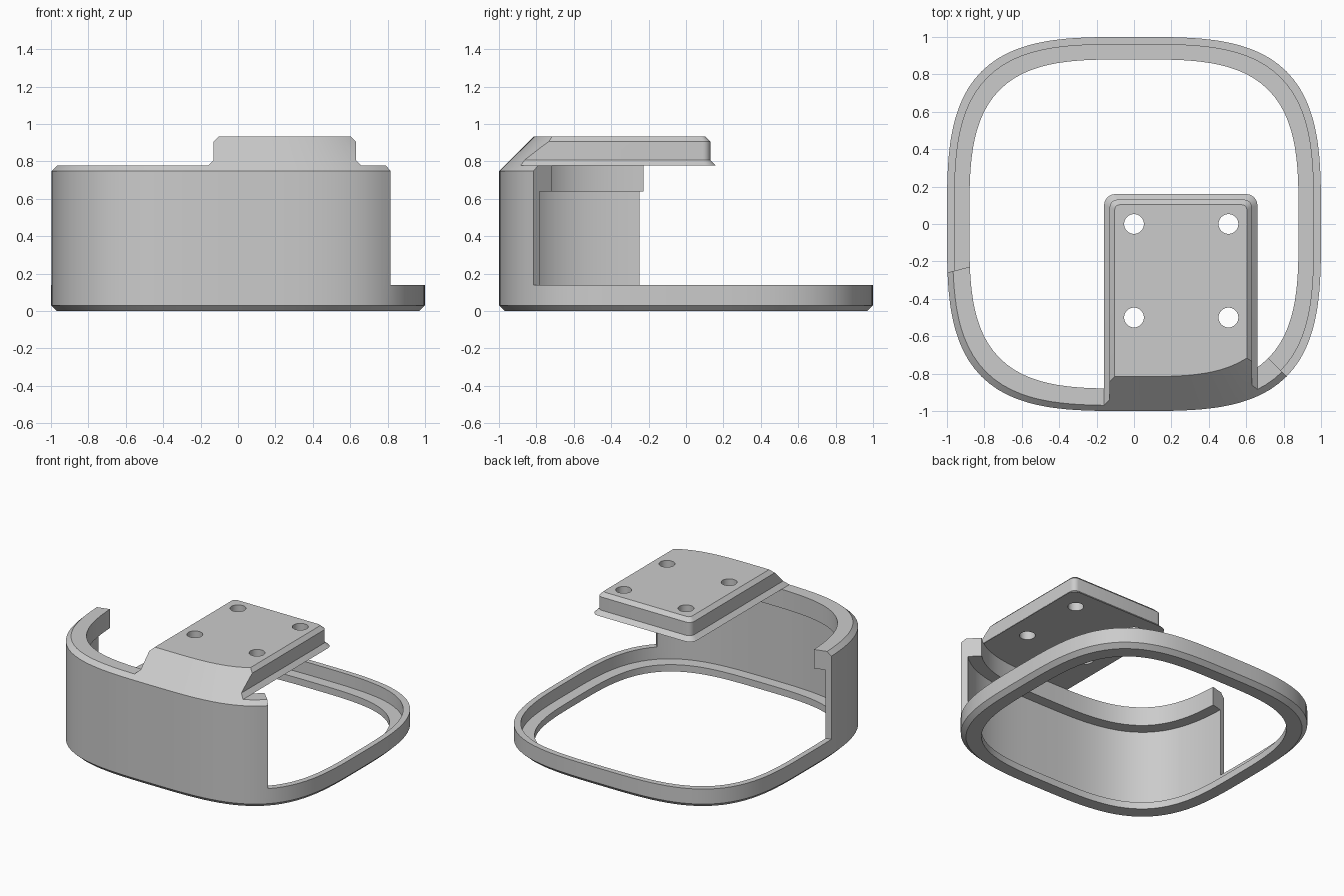
import bpy, bmesh
from math import cos, sin, pi, radians

if "Cube" in bpy.data.objects:
    bpy.data.objects.remove(bpy.data.objects["Cube"])

N = 3.4          # squareness of the rounded-square outline
SEG = 128


def outline(scale, z):
    """Rounded-square loop at height z."""
    pts = []
    for i in range(SEG):
        a = 2 * pi * i / SEG
        r = scale * (abs(cos(a)) ** N + abs(sin(a)) ** N) ** (-1 / N)
        pts.append((r * cos(a), r * sin(a), z))
    return pts


def rounded_rect(x0, x1, y0, y1, r, z):
    """Rectangle loop with four rounded corners."""
    corners = [(x1 - r, y1 - r, 0), (x0 + r, y1 - r, 90),
               (x0 + r, y0 + r, 180), (x1 - r, y0 + r, 270)]
    return [(cx + r * cos(radians(a + 15 * k)), cy + r * sin(radians(a + 15 * k)), z)
            for cx, cy, a in corners for k in range(7)]


def loft(name, loops, tube=False):
    """Skin a stack of loops; cap the ends, or join last to first."""
    bm = bmesh.new()
    rings = [[bm.verts.new(p) for p in loop] for loop in loops]
    pairs = list(zip(rings, rings[1:]))
    if tube:
        pairs.append((rings[-1], rings[0]))
    else:
        bm.faces.new(rings[0])
        bm.faces.new(rings[-1])
    for a, b in pairs:
        n = len(a)
        for i in range(n):
            j = (i + 1) % n
            bm.faces.new((a[i], a[j], b[j], b[i]))
    bmesh.ops.recalc_face_normals(bm, faces=bm.faces)
    mesh = bpy.data.meshes.new(name)
    bm.to_mesh(mesh)
    bm.free()
    obj = bpy.data.objects.new(name, mesh)
    bpy.context.collection.objects.link(obj)
    return obj


def select(obj):
    bpy.ops.object.select_all(action='DESELECT')
    obj.select_set(True)
    bpy.context.view_layer.objects.active = obj


def boolean(obj, tool, operation):
    """Apply a boolean and discard the tool."""
    tool.hide_render = True
    select(obj)
    mod = obj.modifiers.new("boolean", 'BOOLEAN')
    mod.operation = operation
    mod.solver = 'EXACT'
    mod.object = tool
    bpy.ops.object.modifier_apply(modifier=mod.name)
    bpy.data.objects.remove(tool, do_unlink=True)


# Channel-section frame: bottom ledge, thin wall and thick top lip
profile = [(0.88, 0), (0.97, 0), (1, 0.03), (1, 0.748), (0.97, 0.778),
           (0.88, 0.778), (0.88, 0.64), (0.96, 0.64), (0.96, 0.05), (0.88, 0.05)]
frame = loft("frame", [outline(s, z) for s, z in profile], tube=True)

# Remove the wall above the base ring, leaving the front-left portion
start, end = -45, 194.6
pie = [(0, 0)] + [(2 * cos(radians(start + (end - start) * k / 24)),
                   2 * sin(radians(start + (end - start) * k / 24))) for k in range(25)]
wedge = loft("wall_cutter", [[(x, y, z) for x, y in pie] for z in (0.14, 1.2)])
boolean(frame, wedge, 'DIFFERENCE')

# Mounting plate with flared lower rim and chamfered top
levels = [(0.778, 0.03, 0.06), (0.808, 0, 0.04), (0.905, 0, 0.04), (0.932, -0.027, 0.025)]
plate = loft("mounting_plate", [rounded_rect(-0.13 - o, 0.63 + o, -1.3, 0.13 + o, r, z)
                                for z, o, r in levels])

# Trim the plate front to a 45 degree slope following the outline
slope = loft("slope_trimmer", [outline(1 - (z - 0.748), z) for z in (0.75, 0.96)])
boolean(plate, slope, 'INTERSECT')

# Four screw holes
for x in (0, 0.505):
    for y in (0, -0.5):
        hole = loft("hole_cutter", [[(x + 0.053 * cos(2 * pi * i / 32),
                                      y + 0.053 * sin(2 * pi * i / 32), z)
                                     for i in range(32)] for z in (0.7, 1.0)])
        boolean(plate, hole, 'DIFFERENCE')

for obj in (frame, plate):
    select(obj)
    bpy.ops.object.shade_smooth_by_angle(angle=radians(25))
